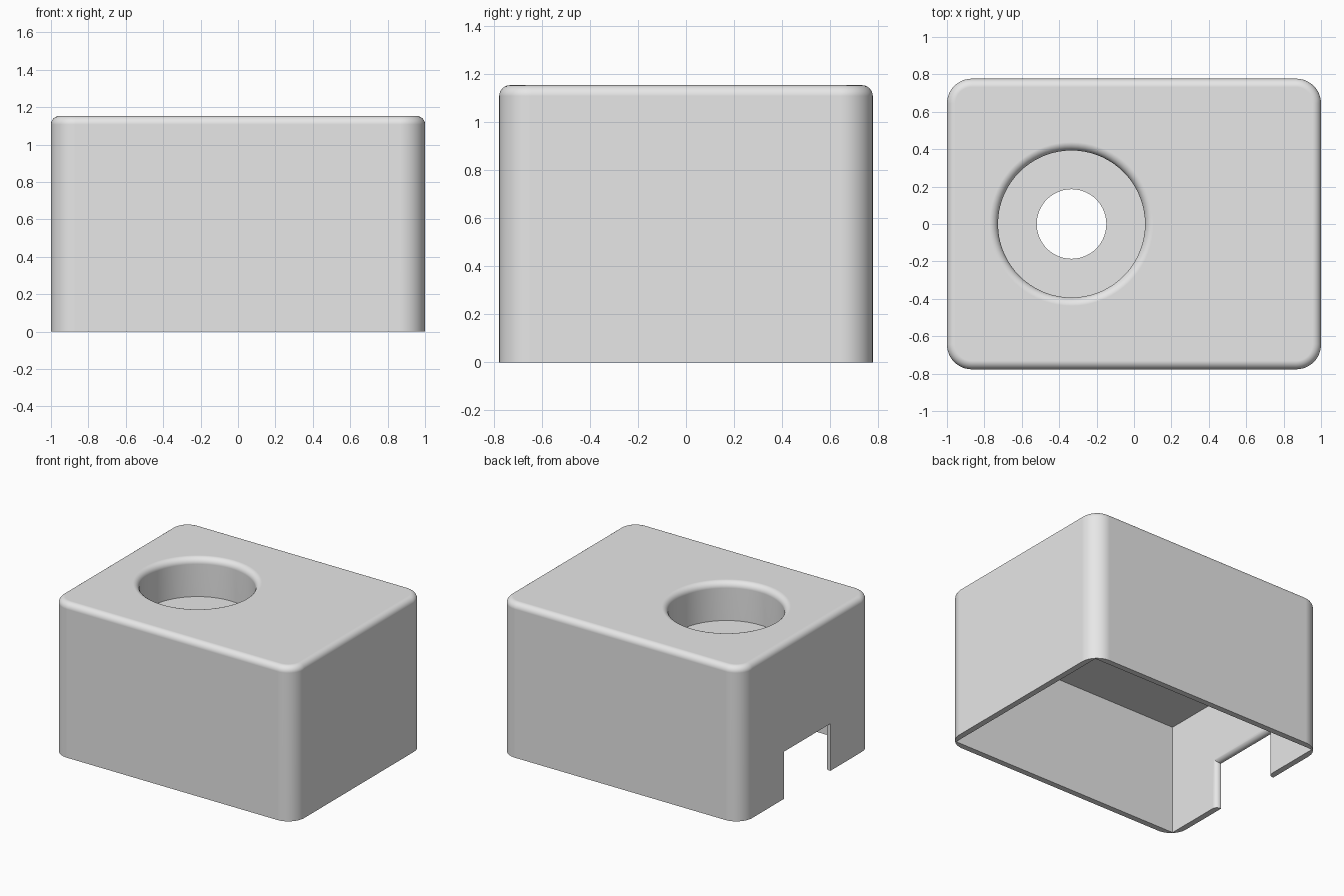
import bpy, bmesh, math
from mathutils import Matrix, Vector

default = bpy.data.objects.get("Cube")
if default:
    bpy.data.objects.remove(default, do_unlink=True)

# Main sizes
HALF_X, HALF_Y, HEIGHT = 1.0, 0.777, 1.153
WALL, CORNER, FILLET = 0.044, 0.133, 0.045
CEILING, FLOOR = 0.822, 0.866
HOLE_X, BORE_R, HOLE_R = -0.334, 0.393, 0.186
NOTCH_HALF, NOTCH_TOP, FLARE = 0.275, 0.352, 0.035

grey = bpy.data.materials.new("light grey")
grey.use_nodes = True
grey.diffuse_color = (0.8, 0.8, 0.8, 1)
grey.node_tree.nodes["Principled BSDF"].inputs["Base Color"].default_value = (0.8, 0.8, 0.8, 1)


def make_object(name, bm):
    bmesh.ops.recalc_face_normals(bm, faces=bm.faces)
    mesh = bpy.data.meshes.new(name)
    bm.to_mesh(mesh)
    bm.free()
    mesh.materials.append(grey)
    obj = bpy.data.objects.new(name, mesh)
    bpy.context.collection.objects.link(obj)
    return obj


def box(half_x, half_y, low, high):
    bm = bmesh.new()
    bmesh.ops.create_cube(bm, size=1)
    bmesh.ops.scale(bm, vec=(2 * half_x, 2 * half_y, high - low), verts=bm.verts)
    bmesh.ops.translate(bm, vec=(0, 0, (low + high) / 2), verts=bm.verts)
    return bm


def bevel(bm, edges, width, segments):
    bmesh.ops.bevel(bm, geom=edges, offset=width, segments=segments,
                    profile=0.5, affect='EDGES')


def quarter(steps):
    return [i / steps * math.pi / 2 for i in range(steps + 1)]


# Housing: round the upright corners, then the top rim
bm = box(HALF_X, HALF_Y, 0, HEIGHT)
bevel(bm, [e for e in bm.edges if abs(e.verts[0].co.z - e.verts[1].co.z) > 0.5], CORNER, 12)
bevel(bm, [e for e in bm.edges if all(v.co.z > HEIGHT - 0.001 for v in e.verts)], FILLET, 6)
housing = make_object("housing", bm)

# Cavity, open at the bottom
cavity = make_object("cavity_cutter", box(HALF_X - WALL, HALF_Y - WALL, -0.2, CEILING))

# Stepped round hole with a rounded mouth, as a turned profile
profile = [(0, 0.7), (HOLE_R, 0.7), (HOLE_R, FLOOR), (BORE_R, FLOOR)]
profile += [(BORE_R + FILLET * (1 - math.cos(a)), HEIGHT - FILLET * (1 - math.sin(a)))
            for a in quarter(6)]
profile += [(BORE_R + FILLET, 1.3), (0, 1.3)]
bm = bmesh.new()
points = [bm.verts.new((r, 0, z)) for r, z in profile]
edges = [bm.edges.new(pair) for pair in zip(points, points[1:])]
bmesh.ops.spin(bm, geom=points + edges, cent=(0, 0, 0), axis=(0, 0, 1),
               angle=2 * math.pi, steps=72, use_duplicate=False)
bmesh.ops.remove_doubles(bm, verts=bm.verts, dist=0.0001)
bmesh.ops.translate(bm, vec=(HOLE_X, 0, 0), verts=bm.verts)
bore = make_object("bore_cutter", bm)

# Side notch, flaring out towards the inside of the wall
inner = -HALF_X + WALL
stations = [(-HALF_X - 0.1, 0)]
stations += [(inner - FLARE * (1 - math.sin(a)), FLARE * (1 - math.cos(a))) for a in quarter(6)]
stations += [(inner + 0.1, FLARE)]
bm = bmesh.new()
rings = []
for x, grow in stations:
    w, top = NOTCH_HALF + grow, NOTCH_TOP + grow
    rings.append([bm.verts.new((x, y, z)) for y, z in
                  ((-w, -0.1), (w, -0.1), (w, top), (-w, top))])
for a, b in zip(rings, rings[1:]):
    for i in range(4):
        j = (i + 1) % 4
        bm.faces.new((a[i], a[j], b[j], b[i]))
bm.faces.new(rings[0])
bm.faces.new(rings[-1])
notch = make_object("notch_cutter", bm)

# Cut the housing and drop the cutters
bpy.ops.object.select_all(action='DESELECT')
bpy.context.view_layer.objects.active = housing
housing.select_set(True)
for cutter in (cavity, bore, notch):
    cutter.hide_render = True
    mod = housing.modifiers.new("cut", 'BOOLEAN')
    mod.operation, mod.solver, mod.object = 'DIFFERENCE', 'EXACT', cutter
    bpy.ops.object.modifier_apply(modifier=mod.name)
    bpy.data.objects.remove(cutter, do_unlink=True)

# Smooth fillets with crisp edges
bpy.ops.object.shade_smooth_by_angle(angle=math.radians(30))
weighted = housing.modifiers.new("even_shading", 'WEIGHTED_NORMAL')
weighted.keep_sharp = True
